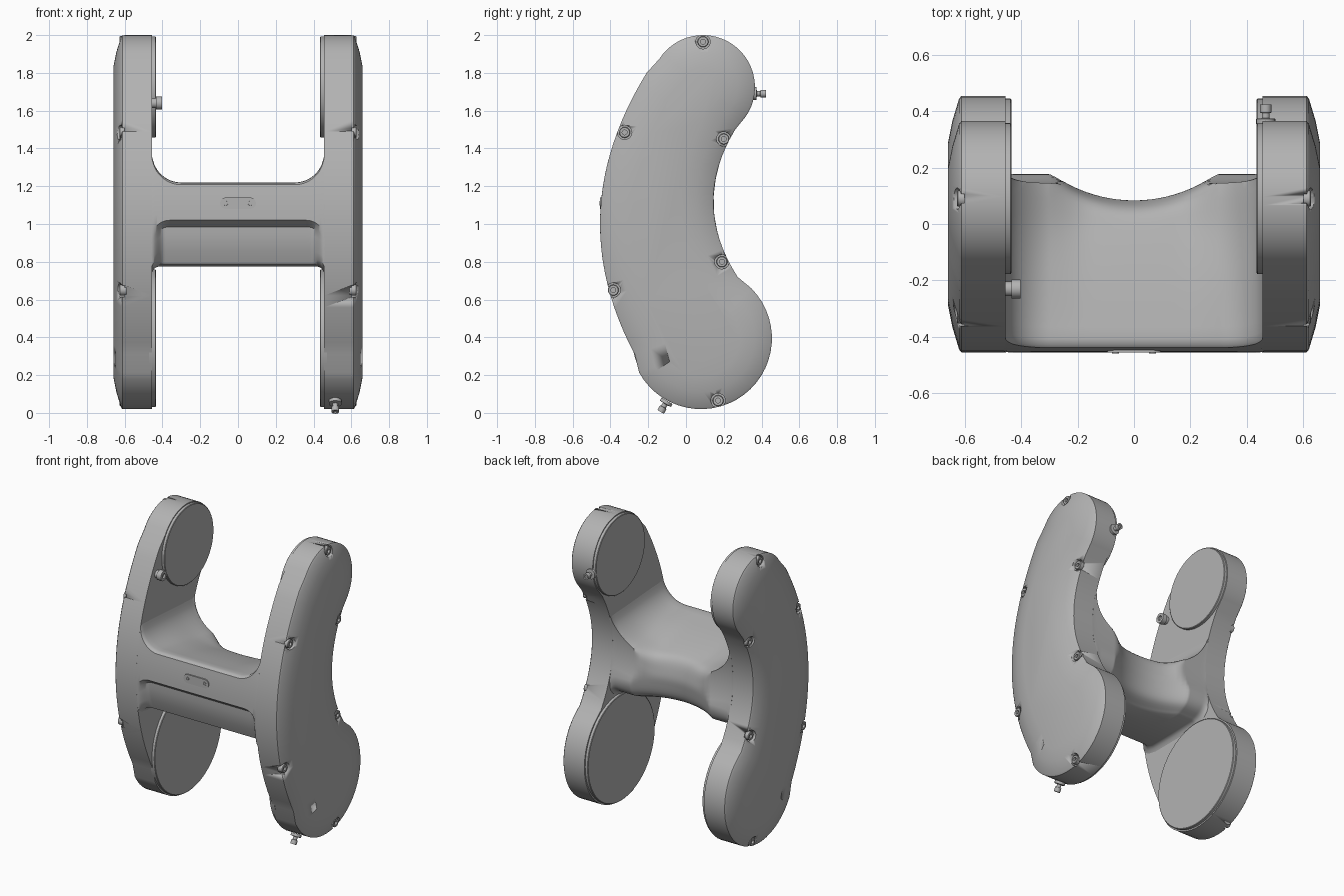
import bpy, bmesh, math
from mathutils import Vector

old = bpy.data.objects.get("Cube")
if old:
    bpy.data.objects.remove(old)

grey = bpy.data.materials.new("satin_grey")
grey.use_nodes = True
grey.diffuse_color = (0.45, 0.45, 0.45, 1)
grey.node_tree.nodes["Principled BSDF"].inputs["Base Color"].default_value = (0.45, 0.45, 0.45, 1)


def finish(name, bm, angle=30):
    bmesh.ops.recalc_face_normals(bm, faces=bm.faces)
    mesh = bpy.data.meshes.new(name)
    bm.to_mesh(mesh)
    bm.free()
    mesh.materials.append(grey)
    ob = bpy.data.objects.new(name, mesh)
    bpy.context.collection.objects.link(ob)
    bpy.ops.object.select_all(action="DESELECT")
    ob.select_set(True)
    bpy.context.view_layer.objects.active = ob
    bpy.ops.object.shade_smooth_by_angle(angle=math.radians(angle))
    return ob


def loft(bm, rings):
    """Skin closed rings of points and cap both ends."""
    loops = [[bm.verts.new(p) for p in ring] for ring in rings]
    n = len(loops[0])
    for a, b in zip(loops, loops[1:]):
        for i in range(n):
            j = (i + 1) % n
            bm.faces.new((a[i], a[j], b[j], b[i]))
    bm.faces.new(loops[0])
    bm.faces.new(loops[-1])


def turned(bm, base, axis, profile, sides=20):
    """Lathe (radius, height) steps around an axis."""
    rot = Vector((0, 0, 1)).rotation_difference(Vector(axis)).to_matrix()
    steps = [2 * math.pi * k / sides for k in range(sides)]
    loft(bm, [[Vector(base) + rot @ Vector((r * math.cos(t), r * math.sin(t), h)) for t in steps]
              for r, h in profile])


def front_y(z):
    return -0.455 + 0.385 * (z - 1) ** 2


def back_y(z):
    return 0.145 + 0.8 * (z - 1.12) ** 2


def arc(cy, cz, r, start, end, n=28):
    angles = [math.radians(start + (end - start) * k / n) for k in range(n + 1)]
    return [Vector((cy + r * math.cos(a), cz + r * math.sin(a))) for a in angles]


def span(a, b, n):
    return [a + (b - a) * k / n for k in range(n + 1)]


# Bean outline of the side housings, as (y, z)
UPPER, LOWER = (0.09, 1.725), (0.08, 0.395)
outline = arc(*UPPER, 0.275, -35, 147)
outline += [Vector((front_y(z), z)) for z in span(1.80, 0.31, 24)]
outline += arc(*LOWER, 0.375, 209, 405)
outline += [Vector((back_y(z), z)) for z in span(0.72, 1.5, 16)]


def inset(distance):
    ring = []
    for i, p in enumerate(outline):
        t = (outline[(i + 1) % len(outline)] - outline[i - 1]).normalized()
        ring.append(p + distance * Vector((-t.y, t.x)))
    return ring


SCREWS = [(0.09, 1.965), (-0.325, 1.485), (0.2, 1.45), (0.19, 0.8), (-0.385, 0.65), (0.17, 0.065)]

for label, s in (("left", 1), ("right", -1)):
    # Side housing with a shallow domed outer face
    bm = bmesh.new()
    layers = [(0.455, 0.012), (0.448, 0.02), (0.455, 0), (0.612, 0), (0.62, 0.01), (0.644, 0.09), (0.66, 0.17)]
    loft(bm, [[(s * x, p.x, p.y) for p in inset(d)] for x, d in layers[2:]])
    housing = finish(label + "_housing", bm, 25)

    # Counterbores for the screws
    bm = bmesh.new()
    for y, z in SCREWS:
        turned(bm, (s * 0.6, y, z), (s, 0, 0), [(0.038, 0), (0.038, 0.1)])
    cutter = finish(label + "_screw_cutter", bm)
    cutter.hide_render = True
    cut = housing.modifiers.new("counterbores", "BOOLEAN")
    cut.object = cutter
    cut.solver = "EXACT"
    bpy.context.view_layer.objects.active = housing
    bpy.ops.object.modifier_apply(modifier=cut.name)
    bpy.data.objects.remove(cutter)

    # Socket head screws
    bm = bmesh.new()
    for y, z in SCREWS:
        turned(bm, (s * 0.59, y, z), (s, 0, 0),
               [(0.029, 0), (0.029, 0.034), (0.026, 0.037), (0.013, 0.037), (0.013, 0.022)], 18)
    finish(label + "_screws", bm)

    # Round pads on the inner faces
    for part, (y, z), r in (("upper", UPPER, 0.268), ("lower", LOWER, 0.365)):
        bm = bmesh.new()
        turned(bm, (s * 0.47, y, z), (-s, 0, 0), [(r, 0), (r, 0.032), (r - 0.004, 0.035)], 64)
        finish(f"{label}_{part}_pad", bm)


# Bridge between the housings: a section swept across x
def smooth_path(points, n=5):
    pts = [Vector(p) for p in points]
    ext = [2 * pts[0] - pts[1]] + pts + [2 * pts[-1] - pts[-2]]
    out = []
    for a, b, c, d in zip(ext, ext[1:], ext[2:], ext[3:]):
        for k in range(n):
            t = k / n
            out.append(0.5 * (2 * b + (c - a) * t + (2 * a - 5 * b + 4 * c - d) * t * t
                              + (3 * b - a - 3 * c + d) * t ** 3))
    return out + [pts[-1]]


def fillet(x, edge, r):
    """Rise of a quarter-round fillet that ends at the given edge."""
    u = max(0.0, x - (edge - r))
    return r - math.sqrt(max(0.0, r * r - u * u))


def ease(x, a, b):
    t = min(1, max(0, (x - a) / (b - a)))
    return t * t * (3 - 2 * t)


def section(x):
    ax = abs(x)
    top = 1.22 + fillet(ax, 0.455, 0.155)
    bottom = 0.775 - fillet(ax, 0.455, 0.04)
    back = min(0.18, 0.58 - math.sqrt(0.25 - min(ax, 0.45) ** 2))
    drop = 1 - 0.75 * ease(ax, 0.15, 0.45)
    lip = 1.02 - fillet(ax, 0.46, 0.1)
    deep = 0.045 * (1 - ease(ax, 0.39, 0.455))
    fy = front_y(top)
    shell = smooth_path([
        (fy + 0.03, top), (-0.2, top - 0.04 * drop), (-0.02, top - 0.09 * drop),
        (back - 0.03, top - 0.13 * drop), (back, top - 0.22 * drop), (back, bottom + 0.15),
        (back - 0.03, bottom + 0.05), (back - 0.12, bottom)])
    shell = [Vector((min(p.x, back_y(p.y)), p.y)) for p in shell]
    under = [(-0.15, bottom), (-0.33, bottom), (-0.365 - 0.03 * (1 - deep / 0.045), bottom + 0.012)]
    under += [(front_y(z) + deep * (1 + 0.5 * (1 - k / 4) ** 2), z)
              for k, z in enumerate(span(bottom + 0.035, lip - 0.035, 4))]
    face = [(front_y(z), z) for z in span(lip, top - 0.012, 5)] + [(fy + 0.008, top - 0.003)]
    return [(x, p[0], p[1]) for p in [*shell, *under, *face]]


bm = bmesh.new()
half = span(0, 0.28, 10) + span(0.295, 0.46, 20)
loft(bm, [section(x) for x in [-v for v in reversed(half[1:])] + half])
finish("bridge", bm, 35)

# Small name-plate blank on the bridge front, with two rivets
bm = bmesh.new()
tag = [(0.065 + p.x, p.y) for p in arc(0, 0, 0.03, -90, 90, 10)]
tag += [(-0.065 + p.x, p.y) for p in arc(0, 0, 0.03, 90, 270, 10)]
loft(bm, [[(x, y, 1.11 + z) for x, z in tag] for y in (-0.445, -0.456)])
finish("front_tag", bm)
bm = bmesh.new()
for x in (-0.065, 0.065):
    turned(bm, (x, -0.452, 1.11), (0, -1, 0), [(0.013, 0), (0.012, 0.007), (0.006, 0.007), (0.006, 0.004)], 14)
finish("tag_rivets", bm)

# Connector studs
STUD = [(0.034, 0), (0.034, 0.018), (0.014, 0.02), (0.014, 0.038), (0.02, 0.04), (0.02, 0.068), (0.01, 0.068), (0.01, 0.06)]
for name, base, axis in (
        ("upper_stud", (0.467, 0.355, 1.69), (0, 1, 0)),
        ("lower_stud", (0.515, -0.1, 0.064), (0, -0.5, -0.85))):
    bm = bmesh.new()
    turned(bm, base, axis, STUD)
    finish(name, bm)
bm = bmesh.new()
turned(bm, (-0.465, -0.23, 1.64), (1, 0, 0), [(0.026, 0), (0.026, 0.03), (0.034, 0.03), (0.034, 0.062), (0.016, 0.062), (0.016, 0.05)])
finish("inner_stud", bm)
